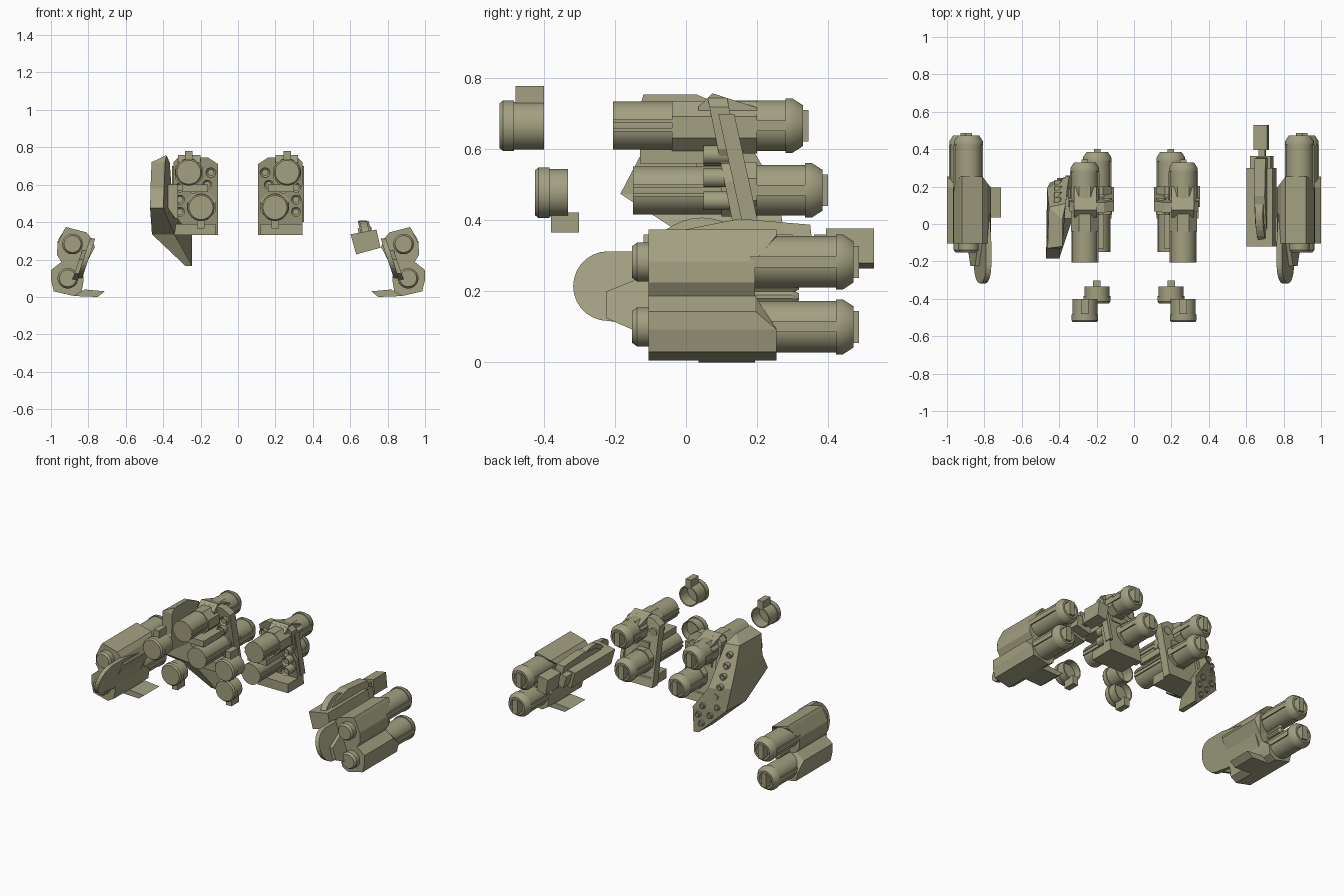
import bpy, bmesh, math
from mathutils import Vector

cube = bpy.data.objects.get("Cube")
if cube:
    bpy.data.objects.remove(cube, do_unlink=True)

olive = bpy.data.materials.new("olive_plastic")
olive.use_nodes = True
OLIVE = (0.36, 0.35, 0.22, 1)
olive.diffuse_color = OLIVE
olive.node_tree.nodes["Principled BSDF"].inputs["Base Color"].default_value = OLIVE


def loft(name, rings, smooth=False):
    """Skin a list of equal rings and cap both ends."""
    bm = bmesh.new()
    rows = [[bm.verts.new(p) for p in ring] for ring in rings]
    n = len(rows[0])
    for a, b in zip(rows, rows[1:]):
        for i in range(n):
            bm.faces.new((a[i], a[(i + 1) % n], b[(i + 1) % n], b[i]))
    bm.faces.new(rows[0])
    bm.faces.new(rows[-1])
    bmesh.ops.recalc_face_normals(bm, faces=bm.faces)
    bmesh.ops.triangulate(bm, faces=[f for f in bm.faces if len(f.verts) > 4])
    mesh = bpy.data.meshes.new(name)
    bm.to_mesh(mesh)
    bm.free()
    mesh.materials.append(olive)
    obj = bpy.data.objects.new(name, mesh)
    bpy.context.collection.objects.link(obj)
    if smooth:
        bpy.ops.object.select_all(action="DESELECT")
        obj.select_set(True)
        bpy.context.view_layer.objects.active = obj
        bpy.ops.object.shade_smooth_by_angle(angle=math.radians(35))
    return obj


def prism_y(name, side, outline, y0, y1, shear=0.0):
    """Extrude an (x, z) outline along y; shear leans it back as z falls."""
    return loft(name, [[(side * x, y + shear * (0.75 - z), z) for x, z in outline] for y in (y0, y1)])


def prism_x(name, side, outline, x0, x1, lean=0.0):
    """Extrude a (y, z) outline along x; lean tilts it outwards with z."""
    return loft(name, [[(side * (x + lean * (z - 0.2)), y, z) for y, z in outline] for x in (x0, x1)])


def box(name, side, xs, ys, zs):
    (x0, x1), (z0, z1) = xs, zs
    return prism_y(name, side, [(x0, z0), (x1, z0), (x1, z1), (x0, z1)], *ys)


def lathe(name, side, x, z, profile, n=28):
    """Turn a (y, radius) profile around an axis along y."""
    rings = []
    for y, r in profile:
        ring = []
        for i in range(n):
            a = math.tau * (i + 0.5) / n
            ring.append((side * (x + r * math.cos(a)), y, z + r * math.sin(a)))
        rings.append(ring)
    return loft(name, rings, n > 10)


def octagon(x, z, r):
    return [(x + r * 1.08 * math.cos(a), z + r * 1.08 * math.sin(a))
            for a in [math.tau * (i + 0.5) / 8 for i in range(8)]]


def exhaust(name, side, x, z, start, end, r):
    """Rear housing with a chamfered, recessed end and a centre rib."""
    lathe(name, side, x, z, [(start, r), (end - 0.065, r), (end - 0.065, r + 0.005),
                             (end - 0.045, r + 0.005), (end - 0.015, r * 0.8),
                             (end - 0.015, r * 0.62), (end - 0.05, r * 0.58)])
    box(name + "_rib", side, (x - 0.018, x + 0.018), (end - 0.06, end), (z - r * 0.62, z + r * 0.62))
    for s in (-1, 1):
        box(name + "_rail", side, (x + s * r - 0.006, x + s * r + 0.006),
            (start, end - 0.065), (z - 0.015, z + 0.015))


# Outer pods: x, z and rear y of each corner of the casing
POD = [(0.92, 0.374, 0.255), (0.81, 0.345, 0.255), (0.785, 0.315, 0.22), (0.765, 0.267, 0.195),
       (0.81, 0.18, 0.195), (0.83, 0.138, 0.195), (0.825, 0.093, 0.255), (0.835, 0.03, 0.255),
       (0.877, 0.005, 0.255), (0.985, 0.03, 0.255), (1.0, 0.093, 0.255), (1.0, 0.144, 0.195),
       (0.945, 0.187, 0.195), (0.968, 0.225, 0.195), (0.965, 0.285, 0.195), (0.93, 0.358, 0.255)]

for side, word in ((-1, "right"), (1, "left")):
    loft(word + "_pod_casing", [[(side * x, -0.105, z) for x, z, y in POD],
                                [(side * x, y, z) for x, z, y in POD]])
    for level, x, z in (("upper", 0.885, 0.283), ("lower", 0.91, 0.1)):
        tag = word + "_pod_" + level
        lathe(tag + "_nose", side, x, z, [(-0.1, 0.055), (-0.138, 0.055), (-0.152, 0.045)])
        exhaust(tag + "_exhaust", side, x, z, 0.18, 0.487, 0.073)
    for z in (0.185, 0.215):
        lathe(word + "_pod_pipe", side, 0.88, z, [(0.18, 0.018), (0.3, 0.018), (0.318, 0.01)], 10)
    # Rounded forward fin
    arc = [(-0.22 + 0.098 * math.cos(a), 0.215 + 0.098 * math.sin(a))
           for a in [math.pi * (0.5 + i / 14) for i in range(15)]]
    fin = arc + [(-0.1, 0.1), (0.16, 0.1), (0.16, 0.27), (-0.1, 0.313)]
    prism_x(word + "_pod_fin", side, fin, 0.8, 0.828, -0.33)
    prism_x(word + "_fin_brace", side, [(-0.225, 0.2), (-0.225, 0.125), (-0.1, 0.07), (-0.1, 0.25)],
            0.82, 0.85, -0.33)
    # Lower side plate
    prism_y(word + "_pod_foot_plate", side, [(0.88, 0.005), (0.75, 0.0), (0.712, 0.03), (0.82, 0.04)],
            0.035, 0.195)

    # Inner twin gun
    gun = word + "_gun_"
    for level, x, z, front, rear in (("upper", 0.263, 0.667, -0.205, 0.345),
                                     ("lower", 0.197, 0.485, -0.15, 0.4)):
        lathe(gun + level + "_barrel", side, x, z, [(front, 0.068), (0.2, 0.068)])
        exhaust(gun + level + "_exhaust", side, x, z, 0.12, rear, 0.072)
        for s in (-1, 1):
            for dz in (-0.012, 0.012):
                box(gun + level + "_barrel_rail", side, (x + s * 0.066 - 0.006, x + s * 0.066 + 0.006),
                    (front, 0.1), (z + dz - 0.005, z + dz + 0.005))
    prism_y(gun + "upper_collar", side, octagon(0.263, 0.663, 0.074), -0.04, 0.2)
    prism_y(gun + "lower_collar", side, octagon(0.197, 0.487, 0.076), 0.1, 0.2)
    prism_x(gun + "top_cowl", side, [(0.035, 0.72), (0.075, 0.758), (0.2, 0.718), (0.2, 0.65), (0.035, 0.65)],
            0.2, 0.32)
    backplate = [(0.16, 0.745), (0.32, 0.745), (0.345, 0.72), (0.345, 0.6), (0.325, 0.56),
                 (0.345, 0.51), (0.345, 0.33), (0.107, 0.33), (0.107, 0.71)]
    prism_y(gun + "backplate", side, backplate, 0.06, 0.115, 0.2)
    box(gun + "centre_block", side, (0.16, 0.3), (-0.13, 0.16), (0.56, 0.6))
    box(gun + "foot", side, (0.12, 0.345), (0.03, 0.19), (0.33, 0.39))
    prism_y(gun + "side_strap", side, [(0.33, 0.7), (0.352, 0.7), (0.352, 0.4), (0.33, 0.4)],
            0.08, 0.125, 0.22)
    for x, z in ((0.31, 0.585), (0.31, 0.52), (0.31, 0.455), (0.165, 0.6), (0.145, 0.665), (0.24, 0.58)):
        lathe(gun + "feed_tube", side, x, z, [(0.06, 0.017), (0.05, 0.027), (0.14, 0.027)], 12)

    # Loose muzzle caps: dished cups with a tab
    for level, x, z, y, depth, up in (("upper", 0.263, 0.667, -0.525, 0.125, 1),
                                      ("lower", 0.198, 0.478, -0.425, 0.092, -1)):
        lathe(word + "_" + level + "_muzzle_cap", side, x, z,
              [(y, 0.064), (y + 0.01, 0.072), (y + 0.04, 0.072), (y + 0.04, 0.067),
               (y + depth, 0.067), (y + depth, 0.06), (y + 0.05, 0.058)])
        zs = sorted((z + up * 0.055, z + up * 0.112))
        box(word + "_" + level + "_cap_tab", side, (x - 0.02, x + 0.02),
            (y + 0.045, y + depth + (0.0 if up > 0 else 0.032)), zs)

# Armoured side shield, stacked from top to bottom
SHIELD = [(0.755, [(0.39, -0.12), (0.382, -0.12), (0.382, 0.03), (0.39, 0.03)]),
          (0.72, [(0.462, -0.13), (0.39, -0.13), (0.365, 0.11), (0.455, 0.09)]),
          (0.58, [(0.468, -0.13), (0.395, -0.13), (0.355, 0.2), (0.46, 0.14)]),
          (0.475, [(0.47, -0.185), (0.4, -0.185), (0.345, 0.26), (0.465, 0.19)]),
          (0.335, [(0.46, 0.03), (0.34, 0.03), (0.245, 0.28), (0.45, 0.22)]),
          (0.165, [(0.28, 0.12), (0.245, 0.12), (0.245, 0.27), (0.275, 0.26)])]
loft("side_shield", [[(-x, y, z) for x, y in ring] for z, ring in SHIELD])


def shield_back(z, t):
    """Point on the rear face of the shield, t running inwards."""
    for (z1, a), (z0, b) in zip(SHIELD, SHIELD[1:]):
        if z0 <= z <= z1:
            f = (z1 - z) / (z1 - z0)
            outer = Vector(a[3]).lerp(Vector(b[3]), f)
            return outer.lerp(Vector(a[2]).lerp(Vector(b[2]), f), t)


# Ringed rivets down the rear face
for z, t in ((0.66, 0.5), (0.6, 0.5), (0.54, 0.5), (0.48, 0.5), (0.42, 0.5),
             (0.35, 0.3), (0.35, 0.75), (0.29, 0.35), (0.29, 0.8), (0.23, 0.5)):
    x, y = shield_back(z, t)
    lathe("shield_rivet_ring", -1, x, z,
          [(y - 0.02, 0.02), (y + 0.012, 0.02), (y + 0.012, 0.013), (y + 0.002, 0.012)], 12)
box("shield_mount", -1, (0.32, 0.42), (0.03, 0.15), (0.42, 0.6))

# Small tilted weapon beside the left pod
ARM = [(0.602, 0.335), (0.632, 0.228), (0.762, 0.263), (0.74, 0.36)]
prism_y("arm_casing", 1, ARM, -0.12, 0.3)
prism_y("arm_rear_casing", 1, [(0.62, 0.33), (0.645, 0.25), (0.745, 0.275), (0.73, 0.35)], 0.3, 0.364)
prism_y("arm_neck", 1, [(0.665, 0.35), (0.675, 0.285), (0.705, 0.29), (0.7, 0.36)], 0.36, 0.4)
prism_y("arm_muzzle", 1, [(0.64, 0.365), (0.658, 0.265), (0.722, 0.28), (0.712, 0.378)], 0.395, 0.53)
# Rising top housing with a bowed handle
prism_x("arm_top_housing", 1, [(-0.08, 0.33), (0.0, 0.375), (0.15, 0.405), (0.35, 0.388), (0.36, 0.3), (-0.08, 0.3)],
        0.692, 0.75, -0.25)
bow = [(-0.09 + 0.27 * i / 10, 0.34 + 0.068 * math.sin(math.pi * i / 10) ** 0.7) for i in range(11)]
prism_x("arm_top_handle", 1, bow, 0.7, 0.74, -0.25)
